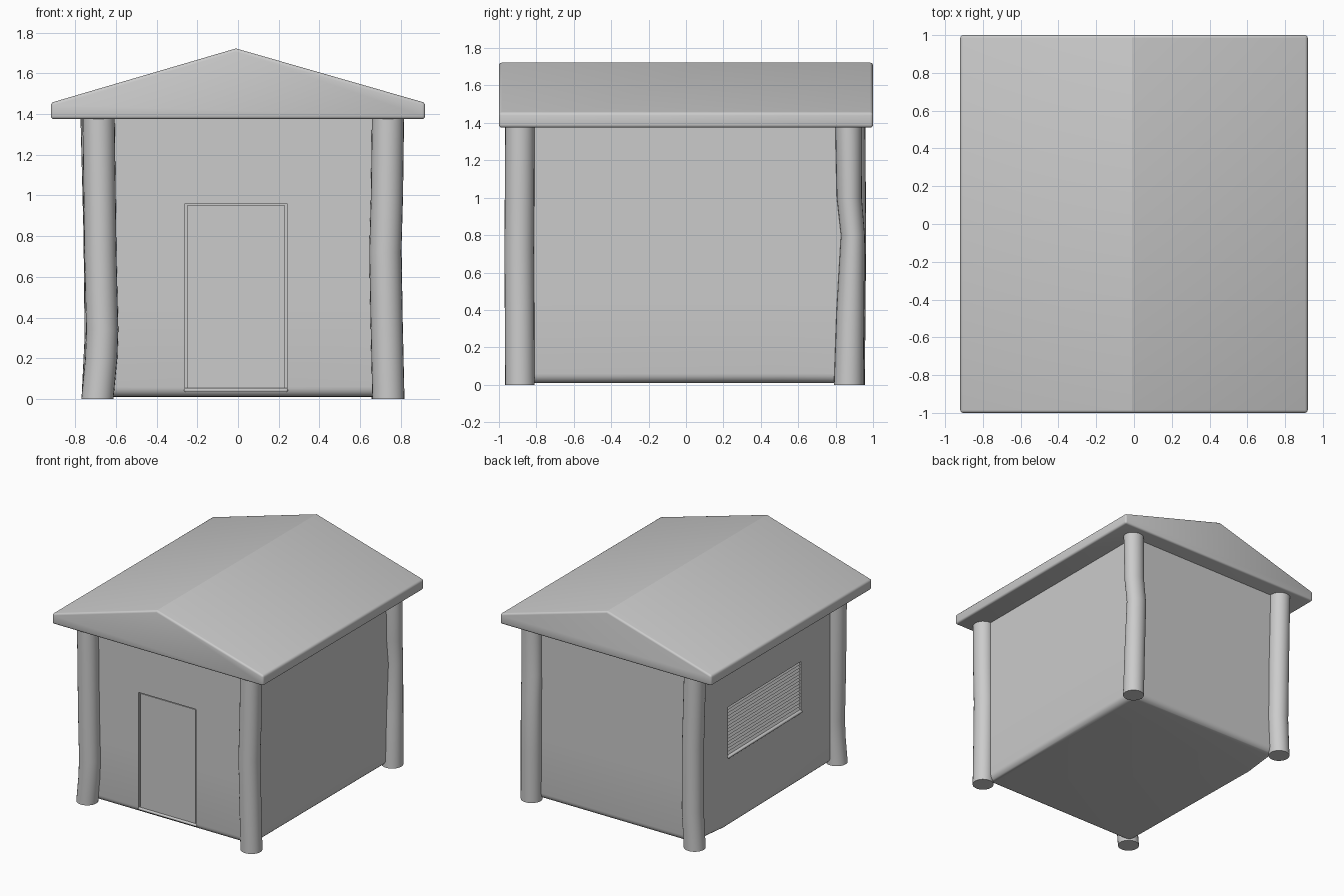
import bpy, bmesh, math
from mathutils import Vector

if "Cube" in bpy.data.objects:
    bpy.data.objects.remove(bpy.data.objects["Cube"])

WX, WY = 0.73, 0.865      # wall half sizes
Z_EAVE = 1.375


def smooth(ob, angle=30):
    bpy.ops.object.select_all(action='DESELECT')
    ob.select_set(True)
    bpy.context.view_layer.objects.active = ob
    bpy.ops.object.shade_smooth_by_angle(angle=math.radians(angle))


def add(name, bm):
    bmesh.ops.recalc_face_normals(bm, faces=bm.faces)
    me = bpy.data.meshes.new(name)
    bm.to_mesh(me)
    bm.free()
    ob = bpy.data.objects.new(name, me)
    bpy.context.collection.objects.link(ob)
    smooth(ob)
    return ob


def box_bm(lo, hi):
    bm = bmesh.new()
    bmesh.ops.create_cube(bm, size=1)
    for v in bm.verts:
        v.co = Vector([lo[i] + (v.co[i] + 0.5) * (hi[i] - lo[i]) for i in range(3)])
    return bm


def bevel(ob, width, segments=2):
    m = ob.modifiers.new("bevel", 'BEVEL')
    m.width, m.segments = width, segments


def cut(ob, name, lo, hi):
    c = add(name, box_bm(lo, hi))
    m = ob.modifiers.new(name, 'BOOLEAN')
    m.operation, m.object, m.solver = 'DIFFERENCE', c, 'EXACT'
    bpy.context.view_layer.objects.active = ob
    bpy.ops.object.modifier_apply(modifier=name)
    bpy.data.objects.remove(c)


# gabled roof slab with rounded rim and crisp ridge
bm = bmesh.new()
profile = [(-0.92, Z_EAVE), (0.92, Z_EAVE), (0.92, 1.455), (-0.01, 1.722), (-0.92, 1.455)]
face = bm.faces.new([bm.verts.new((x, -1, z)) for x, z in profile])
ext = bmesh.ops.extrude_face_region(bm, geom=[face])
bmesh.ops.translate(bm, vec=(0, 2, 0),
                    verts=[g for g in ext['geom'] if isinstance(g, bmesh.types.BMVert)])
rim = [e for e in bm.edges if not all(v.co.z > 1.6 for v in e.verts)]
bmesh.ops.bevel(bm, geom=rim, offset=0.015, segments=3, profile=0.5, affect='EDGES')
add("roof", bm)

# walls with rounded bottom edge; the left side is slightly crooked
bm = box_bm((-WX, -WY, 0.01), (WX, WY, Z_EAVE + 0.01))
low = [e for e in bm.edges if all(v.co.z < 0.1 for v in e.verts)]
bmesh.ops.bevel(bm, geom=low, offset=0.05, segments=5, profile=0.5, affect='EDGES')
for co, no in (((0, 0.52, 0), (0, 1, 0)), ((0, 0, 0.5), (0, 0, 1))):
    bmesh.ops.bisect_plane(bm, geom=bm.verts[:] + bm.edges[:] + bm.faces[:],
                           plane_co=co, plane_no=no)
for v in bm.verts:
    if v.co.x < 0:
        if v.co.y < 0:
            v.co.x += 0.043
        elif v.co.y < 0.6:
            v.co.x += 0.02
        else:
            v.co.x += 0.06 if v.co.z < 0.4 else 0.03
walls = add("walls", bm)
cut(walls, "door_cutter", (-0.26, -1, 0.05), (0.24, -WY + 0.018, 0.96))
cut(walls, "window_cutter", (-1, -0.44, 0.57), (-0.67, 0.49, 0.96))
smooth(walls)

# door panel and sill
add("door", box_bm((-0.25, -WY + 0.010, 0.05), (0.23, -WY + 0.03, 0.95)))
bevel(add("door_sill", box_bm((-0.265, -WY - 0.004, 0.034), (0.245, -WY + 0.03, 0.054))), 0.008, 3)

# window sill and louvres
YAW = 0.017               # follows the skew of the left wall
sill = add("window_sill", box_bm((-0.012, -0.47, -0.01), (0.03, 0.47, 0.01)))
sill.location = (-0.702, 0.025, 0.567)
sill.rotation_euler.z = YAW
bevel(sill, 0.008, 3)
count = 15
pitch = 0.38 / count
for i in range(count):
    slat = add("window_slat", box_bm((-0.014, -0.462, -0.003), (0.014, 0.462, 0.003)))
    slat.location = (-0.686, 0.025, 0.578 + pitch * (i + 0.5))
    slat.rotation_euler = (0, math.radians(-62), YAW)


# crooked corner posts: path points are x, y, z, radius along y
def post(name, path, r=0.079, n=24):
    bm = bmesh.new()
    rings = [[bm.verts.new((x + r * math.cos(2 * math.pi * k / n),
                            y + ry * math.sin(2 * math.pi * k / n), z))
              for k in range(n)] for x, y, z, ry in path]
    for a, b in zip(rings, rings[1:]):
        for k in range(n):
            bm.faces.new((a[k], a[(k + 1) % n], b[(k + 1) % n], b[k]))
    bm.faces.new(rings[0])
    bm.faces.new(rings[-1])
    add(name, bm)


R = 0.079
post("front_left_post", [(-0.691, -0.888, 0, R), (-0.672, -0.888, 0.2, R), (-0.667, -0.888, 0.34, R),
                         (-0.676, -0.888, 0.7, R), (-0.685, -0.888, 1.385, R)])
post("front_right_post", [(0.739, -0.888, 0, R), (0.73, -0.89, 0.4, R), (0.724, -0.892, 0.72, R),
                          (0.732, -0.89, 1.0, R), (0.737, -0.888, 1.385, R)])
post("back_right_post", [(0.735, 0.87, 0, R), (0.73, 0.879, 0.4, 0.074), (0.724, 0.892, 0.8, 0.064),
                         (0.729, 0.873, 1.0, 0.067), (0.733, 0.87, 1.385, 0.072)])
post("back_left_post", [(-0.69, 0.877, 0, R), (-0.675, 0.88, 0.3, R), (-0.68, 0.884, 0.8, R),
                        (-0.695, 0.88, 1.385, R)])
